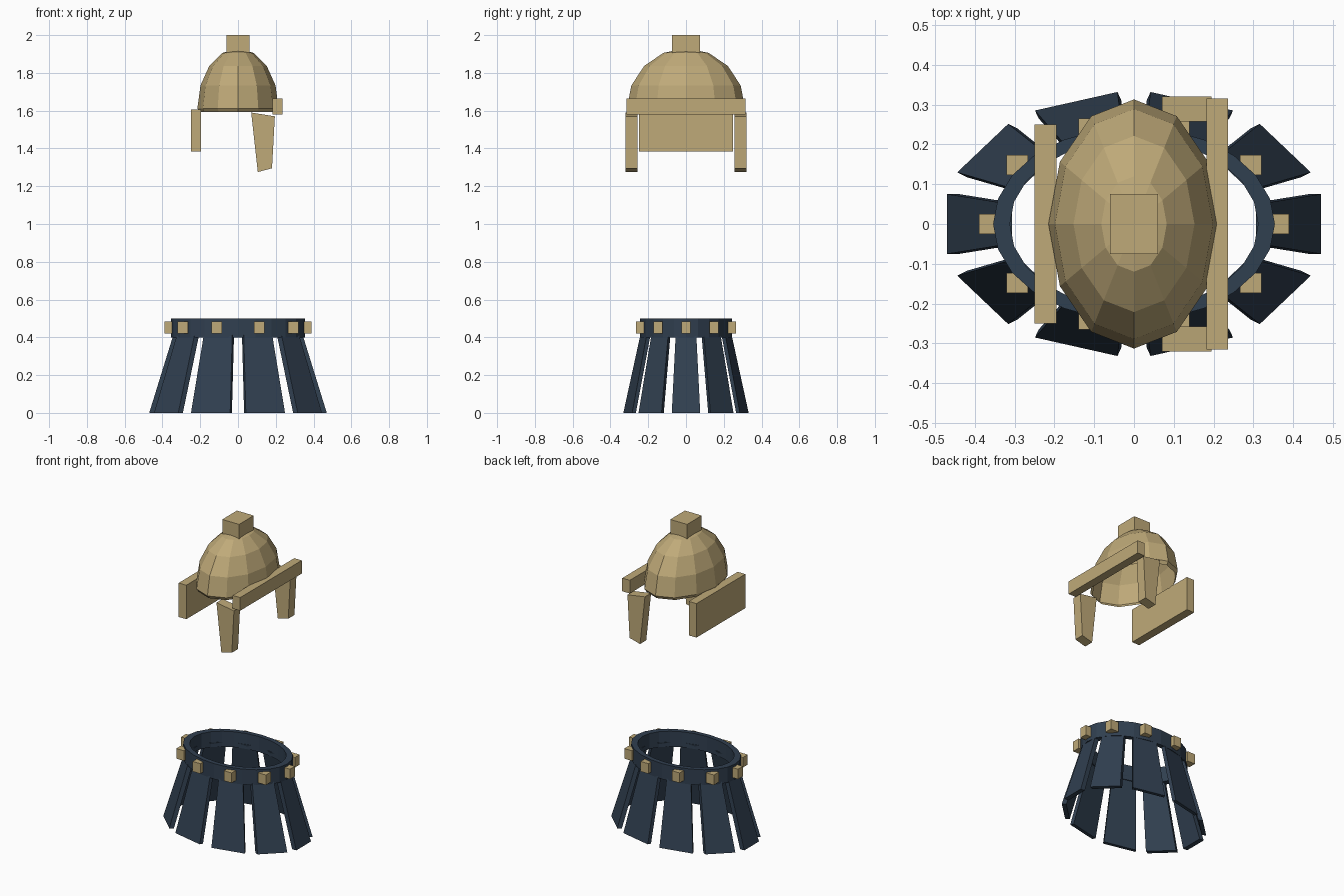
import bpy, bmesh
from math import sin, cos, pi
from mathutils import Matrix, Vector

if "Cube" in bpy.data.objects:
    bpy.data.objects.remove(bpy.data.objects["Cube"])

def material(name, rgb):
    m = bpy.data.materials.new(name)
    m.diffuse_color = (*rgb, 1)
    m.use_nodes = True
    m.node_tree.nodes["Principled BSDF"].inputs["Base Color"].default_value = m.diffuse_color
    return m

TAN = material("tan", (0.52, 0.40, 0.19))
NAVY = material("navy", (0.03, 0.05, 0.08))
SQUASH = 0.69  # skirt depth / width

def finish(name, bm, mat):
    bmesh.ops.recalc_face_normals(bm, faces=bm.faces)
    me = bpy.data.meshes.new(name)
    bm.to_mesh(me)
    bm.free()
    me.materials.append(mat)
    ob = bpy.data.objects.new(name, me)
    bpy.context.collection.objects.link(ob)
    return ob

def prism(name, a, b, mat):
    """Solid between two matching point loops."""
    bm = bmesh.new()
    va, vb = [bm.verts.new(p) for p in a], [bm.verts.new(p) for p in b]
    n = len(va)
    bm.faces.new(va)
    bm.faces.new(vb)
    for i in range(n):
        j = (i + 1) % n
        bm.faces.new((va[i], va[j], vb[j], vb[i]))
    return finish(name, bm, mat)

def box(name, x0, x1, y0, y1, z0, z1, mat):
    loop = [(x0, y0), (x1, y0), (x1, y1), (x0, y1)]
    return prism(name, [(x, y, z0) for x, y in loop], [(x, y, z1) for x, y in loop], mat)

def lathe(name, profile, n, sy, mat, closed=False):
    """Revolve an (r, z) profile, squashed in y."""
    bm = bmesh.new()
    rings = [[bm.verts.new((r * cos(2 * pi * i / n), r * sy * sin(2 * pi * i / n), z))
              for i in range(n)] for r, z in profile]
    pairs = list(zip(rings, rings[1:])) + ([(rings[-1], rings[0])] if closed else [])
    for a, b in pairs:
        for i in range(n):
            j = (i + 1) % n
            bm.faces.new((a[i], a[j], b[j], b[i]))
    bmesh.ops.remove_doubles(bm, verts=bm.verts, dist=1e-5)
    return finish(name, bm, mat)

# Helmet dome: open half sphere with a small turned-in lip
dome = [(0.205, 1.592)] + [(0.215 * cos(k * pi / 8), 1.612 + 0.318 * sin(k * pi / 8)) for k in range(5)]
lathe("helmet_dome", dome, 12, 0.313 / 0.215, TAN)

# Helmet fittings
box("helmet_top_knob", -0.06, 0.06, -0.075, 0.075, 1.90, 2.0, TAN)
box("neck_guard", -0.25, -0.195, -0.25, 0.25, 1.385, 1.605, TAN)
box("brow_bar", 0.182, 0.236, -0.315, 0.315, 1.58, 1.665, TAN)

# Tapered cheek guards
cheek = [(0.07, 1.59), (0.195, 1.57), (0.18, 1.295), (0.105, 1.275)]
for side, label in ((-1, "front"), (1, "rear")):
    prism("cheek_guard_" + label, [(x, side * 0.257, z) for x, z in cheek],
          [(x, side * 0.32, z) for x, z in cheek], TAN)

# Waist belt
lathe("belt", [(0.312, 0.4), (0.354, 0.4), (0.354, 0.5), (0.312, 0.5)], 24, SQUASH, NAVY, closed=True)

# Flared skirt strips and belt studs
for k in range(10):
    a = k * pi / 5
    out, along = Vector((cos(a), sin(a), 0)), Vector((-sin(a), cos(a), 0))

    def loop(r, w, z):
        pts = [out * (r + d) + along * s * w for d, s in ((0, -1), (0, 1), (-0.03, 1), (-0.03, -1))]
        return [(p.x, p.y * SQUASH, z) for p in pts]

    prism(f"skirt_strip_{k}", loop(0.47, 0.109, 0), loop(0.337, 0.078, 0.43), NAVY)
    x, y = 0.3625 * cos(a), 0.252 * sin(a)
    box(f"belt_stud_{k}", x - 0.0275, x + 0.0275, y - 0.025, y + 0.025, 0.42, 0.485, TAN)
